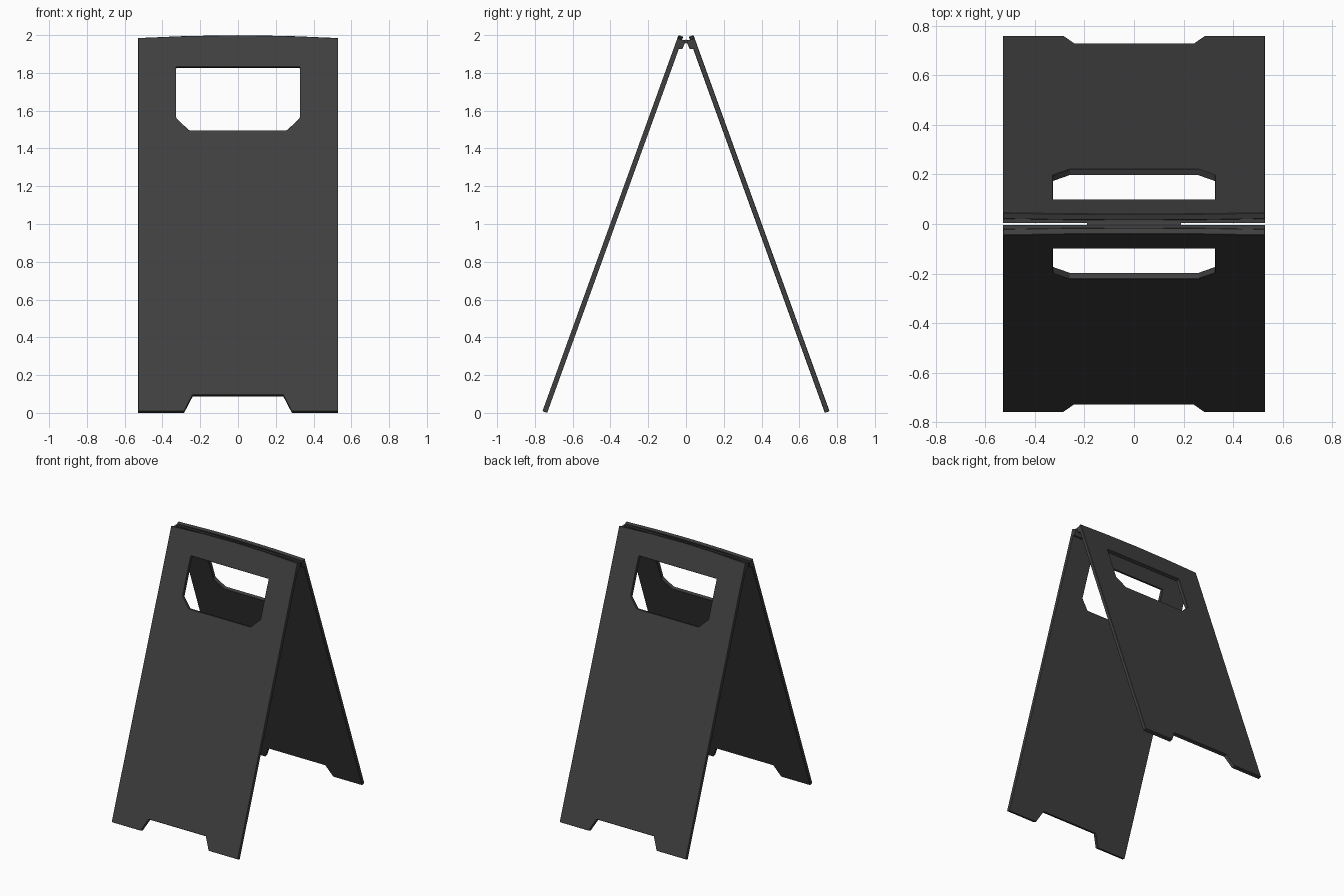
import bpy, bmesh, math
from mathutils import Vector

cube = bpy.data.objects.get("Cube")
if cube:
    bpy.data.objects.remove(cube)

mat = bpy.data.materials.new("dark grey plastic")
mat.use_nodes = True
color = (0.05, 0.05, 0.05, 1)
mat.diffuse_color = color
mat.node_tree.nodes["Principled BSDF"].inputs["Base Color"].default_value = color

SLOPE = 0.3618               # inward lean per unit of height
THICK = 0.0266
HALF_W = 0.53
lean = math.atan(SLOPE)
inward = Vector((0, math.cos(lean), -math.sin(lean))) * THICK


def on_panel(x, z):
    """Point on the sloping outer face of the front panel."""
    return Vector((x, -0.76 + (z - 0.009) * SLOPE, z))


def mirrored(half):
    """Close a right-hand outline by mirroring it in x."""
    return half + [(-x, z) for x, z in reversed(half) if x]


def finish(name, bm, bevel):
    bmesh.ops.recalc_face_normals(bm, faces=bm.faces[:])
    mesh = bpy.data.meshes.new(name)
    bm.to_mesh(mesh)
    bm.free()
    mesh.materials.append(mat)
    objects = []
    for side, turn in (("front", 0), ("back", math.pi)):
        ob = bpy.data.objects.new(f"{side}_{name}", mesh)
        ob.rotation_euler.z = turn
        bpy.context.collection.objects.link(ob)
        mod = ob.modifiers.new("soft edges", "BEVEL")
        mod.width = bevel
        mod.segments = 1
        mod.limit_method = "ANGLE"
        mod.angle_limit = math.radians(25)
        objects.append(ob)
    return objects


# Panels: outline with foot notch and arched top, pierced by the handle hole
outline = mirrored([(0.24, 0.095), (0.285, 0.009), (HALF_W, 0.009),
                    (HALF_W, 1.985), (0.27, 1.996), (0, 2.0)])
handle = mirrored([(0.26, 1.497), (0.327, 1.562), (0.327, 1.833)])
bm = bmesh.new()
for loop in (outline, handle):
    verts = [bm.verts.new(on_panel(x, z)) for x, z in loop]
    for a, b in zip(verts, verts[1:] + verts[:1]):
        bm.edges.new((a, b))
bmesh.ops.triangle_fill(bm, edges=bm.edges[:], use_beauty=True)
bmesh.ops.dissolve_limit(bm, angle_limit=0.01, verts=bm.verts[:], edges=bm.edges[:])
extruded = bmesh.ops.extrude_face_region(bm, geom=bm.faces[:], use_keep_orig=True)
bmesh.ops.translate(bm, vec=inward, verts=[
    g for g in extruded["geom"] if isinstance(g, bmesh.types.BMVert)])
finish("panel", bm, 0.002)

# Hinge lips: thickened strip along the inner top edge of each panel
lip = [(-0.024, 1.974), (-0.004, 1.974), (-0.004, 1.962),
       (-0.02, 1.926), (-0.034, 1.926), (-0.045, 1.932)]
bm = bmesh.new()
face = bm.faces.new([bm.verts.new((-HALF_W, y, z)) for y, z in lip])
extruded = bmesh.ops.extrude_face_region(bm, geom=[face], use_keep_orig=True)
bmesh.ops.translate(bm, vec=(2 * HALF_W, 0, 0), verts=[
    g for g in extruded["geom"] if isinstance(g, bmesh.types.BMVert)])
finish("hinge_lip", bm, 0.001)

# Hinge pin joining the two lips
bpy.ops.mesh.primitive_cylinder_add(vertices=12, radius=0.01, depth=0.38,
                                    location=(0, 0, 1.966),
                                    rotation=(0, math.pi / 2, 0))
pin = bpy.context.object
pin.name = "hinge_pin"
pin.data.materials.append(mat)
bpy.ops.object.shade_smooth_by_angle()
